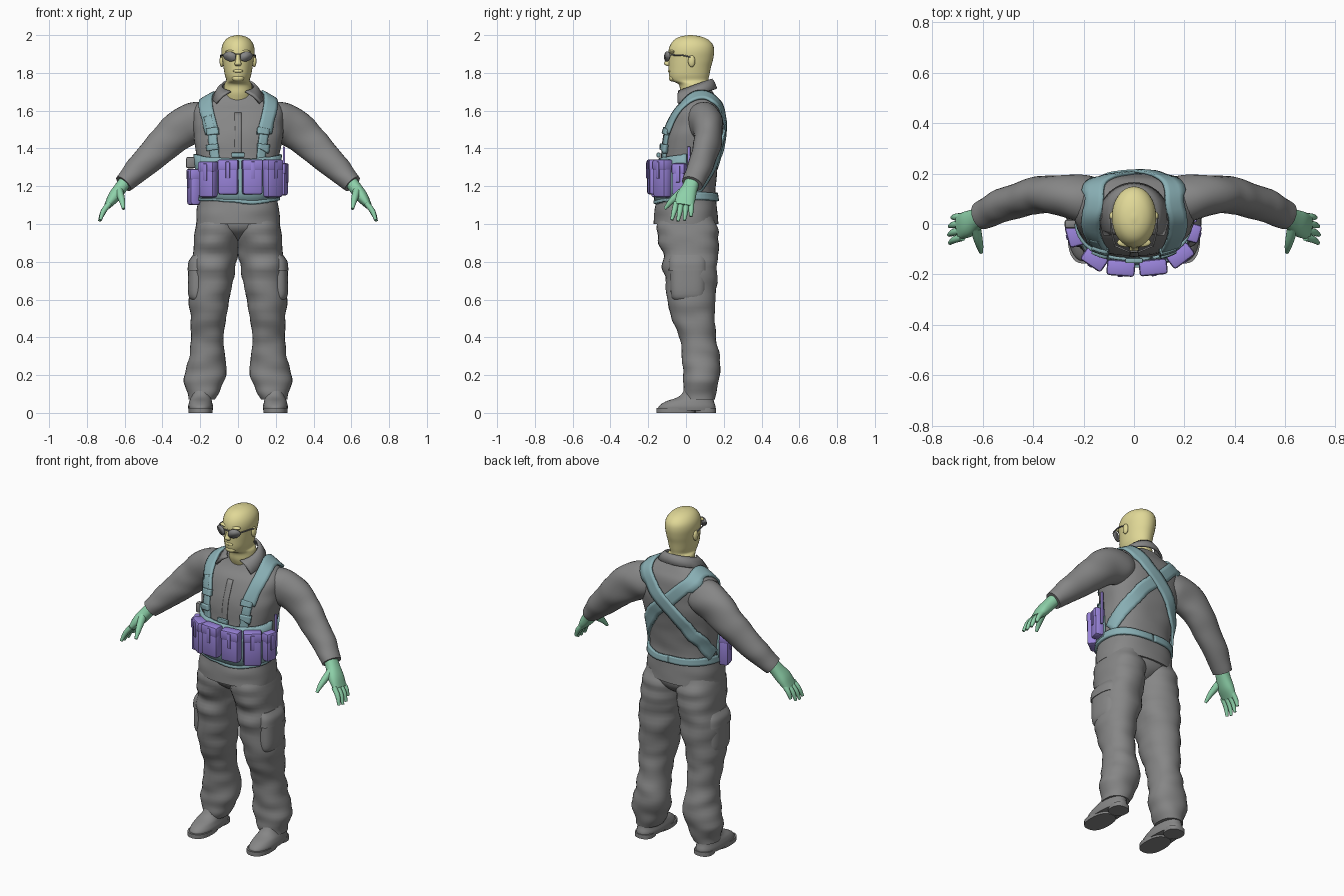
import bpy, bmesh, math
from mathutils import Vector, Matrix, noise
from mathutils.bvhtree import BVHTree

cube = bpy.data.objects.get("Cube")
if cube:
    bpy.data.objects.remove(cube)


def material(name, r, g, b):
    m = bpy.data.materials.new(name)
    m.use_nodes = True
    m.diffuse_color = (r, g, b, 1)
    m.node_tree.nodes["Principled BSDF"].inputs["Base Color"].default_value = (r, g, b, 1)
    return m


CLOTH = material("cloth grey", .24, .24, .24)
SKIN = material("skin yellow", .75, .69, .31)
GLOVE = material("glove green", .27, .64, .4)
STRAP = material("strap teal", .25, .43, .46)
POUCH = material("pouch purple", .32, .23, .7)


def finish(name, bm, mat, mirror=False, thick=0, angle=40):
    """Turn a bmesh into a shaded object, with optional mirror and thickness."""
    bmesh.ops.recalc_face_normals(bm, faces=bm.faces)
    me = bpy.data.meshes.new(name)
    bm.to_mesh(me)
    bm.free()
    me.materials.append(mat)
    for p in me.polygons:
        p.use_smooth = True
    me.set_sharp_from_angle(angle=math.radians(angle))
    ob = bpy.data.objects.new(name, me)
    bpy.context.scene.collection.objects.link(ob)
    if thick:
        mod = ob.modifiers.new("thickness", 'SOLIDIFY')
        mod.thickness, mod.offset = thick, 0
    if mirror:
        ob.modifiers.new("mirror", 'MIRROR').use_mirror_merge = False
    return ob


def spline(rows, steps):
    """Smooth curve through rows of any dimension."""
    p = [Vector(r) for r in rows]
    p = [p[0] * 2 - p[1]] + p + [p[-1] * 2 - p[-2]]
    out = []
    for a, b, c, d in zip(p, p[1:], p[2:], p[3:]):
        for k in range(steps):
            t = k / steps
            out.append((b * 2 + (c - a) * t + (a * 2 - b * 5 + c * 4 - d) * t**2
                        + (b * 3 - a - c * 3 + d) * t**3) / 2)
    return out + [p[-2]]


def skin_grid(bm, rings, closed):
    n = len(rings[0])
    for r, s in zip(rings, rings[1:]):
        for i in range(n if closed else n - 1):
            j = (i + 1) % n
            bm.faces.new((r[i], r[j], s[j], s[i]))


def loft(name, rows, mat, follow=False, mirror=False, power=2, fold=0, sides=28, steps=5):
    """Rows are x, y, z and two radii; rings lie flat or follow the path."""
    path = spline(rows, steps)
    bm = bmesh.new()
    rings = []
    for k, r in enumerate(path):
        t = Vector((0, 0, 1))
        if follow:
            t = (Vector(path[min(k + 1, len(path) - 1)][:3]) - Vector(path[max(k - 1, 0)][:3])).normalized()
        v = Vector((1, 0, 0)) if abs(t.y) > .9 else Vector((0, 1, 0))
        v = (v - t * v.dot(t)).normalized()
        u = v.cross(t)
        ring = []
        for i in range(sides):
            a = math.tau * i / sides
            c, s = [math.copysign(abs(q) ** (2 / power), q) for q in (math.cos(a), math.sin(a))]
            off = u * c * r[3] + v * s * r[4]
            p = Vector(r[:3]) + off
            off *= 1 + fold * noise.noise(Vector((p.x * 7, p.y * 7, p.z * 15)))
            ring.append(bm.verts.new(Vector(r[:3]) + off))
        rings.append(ring)
    skin_grid(bm, rings, True)
    bm.faces.new(rings[0])
    bm.faces.new(rings[-1])
    return finish(name, bm, mat, mirror)


def box(name, size, place, mat, bevel=.01):
    bm = bmesh.new()
    bmesh.ops.create_cube(bm, size=1, matrix=Matrix.Diagonal((*size, 1)))
    bmesh.ops.bevel(bm, geom=bm.edges[:], offset=bevel, segments=2, affect='EDGES', profile=.5)
    bm.transform(place)
    return finish(name, bm, mat)


def ball(name, centre, size, mat, mirror=False):
    bm = bmesh.new()
    bmesh.ops.create_uvsphere(bm, u_segments=16, v_segments=10, radius=1,
                              matrix=Matrix.Translation(centre) @ Matrix.Diagonal((*size, 1)))
    return finish(name, bm, mat, mirror)


# Jacket body and sleeves
torso = loft("jacket", [(0, y, z, a, b) for z, y, a, b in (
    (1, 0, .222, .17), (1.08, 0, .218, .166), (1.17, .005, .205, .152), (1.26, .012, .21, .15),
    (1.35, .023, .22, .153), (1.45, .036, .235, .157), (1.53, .05, .242, .147), (1.59, .062, .238, .13),
    (1.635, .074, .216, .106), (1.67, .075, .165, .085), (1.71, .07, .09, .066))],
    CLOTH, power=2.4, fold=.03, sides=48)
sleeve = loft("sleeve", [
    (.12, .085, 1.55, .07, .08), (.2, .1, 1.545, .104, .093), (.29, .115, 1.51, .105, .08),
    (.37, .115, 1.442, .095, .074), (.44, .1, 1.377, .083, .07), (.52, .075, 1.3, .071, .066),
    (.58, .045, 1.238, .057, .06), (.605, .032, 1.212, .05, .056)], CLOTH, True, True, fold=.09)

# Trousers, pockets and boots
loft("trouser_seat", [(0, .02, .9, .02, .05), (0, .015, .94, .09, .115), (0, .01, .98, .17, .148),
                      (0, .01, 1.04, .2, .155)], CLOTH, power=2.3)
loft("trouser_leg", [
    (.105, 0, 1.04, .1, .155), (.112, .01, .95, .122, .16), (.124, .02, .85, .12, .15),
    (.135, .025, .75, .119, .142), (.149, .03, .6, .107, .125), (.156, .04, .5, .098, .112),
    (.16, .06, .4, .088, .097), (.165, .08, .3, .094, .098), (.172, .082, .2, .106, .098),
    (.182, .075, .13, .09, .09), (.192, .07, .07, .072, .08)], CLOTH, mirror=True, power=2.2, fold=.12)
loft("cargo_pocket", [(.207, .015, .59, .035, .075), (.212, .012, .63, .052, .092),
                      (.21, .012, .77, .053, .095)], CLOTH, mirror=True, power=2.6)
loft("cargo_flap", [(.21, .01, .755, .057, .102), (.207, .01, .8, .055, .1), (.2, .01, .835, .04, .09)],
     CLOTH, mirror=True, power=2.6)
loft("boot", [(.198, .005, .012, .064, .152), (.198, .006, .035, .066, .15), (.198, .02, .06, .06, .128),
              (.195, .055, .09, .053, .088), (.192, .07, .15, .05, .065)], CLOTH, mirror=True, power=2.3)
for part, y, w, long in (("front", -.054, .064, .103), ("heel", .105, .054, .055)):
    loft("boot_sole_" + part, [(.198, y, 0, w, long), (.198, y, .025, w, long)], CLOTH, mirror=True, power=2.4)

# Head, neck and face
loft("head", [(0, y, z, a, b) for z, y, a, b in (
    (1.64, .045, .07, .055), (1.69, .045, .076, .074), (1.738, .042, .073, .08), (1.76, .02, .062, .098),
    (1.79, .017, .07, .107), (1.83, .02, .077, .112), (1.87, .025, .083, .118), (1.915, .028, .088, .121),
    (1.95, .03, .082, .112), (1.977, .028, .064, .088), (1.993, .025, .038, .052), (2, .025, .006, .008))],
    SKIN, sides=32)
loft("nose", [(0, -.086, 1.9, .01, .01), (0, -.094, 1.87, .012, .014), (0, -.1, 1.848, .018, .016),
              (0, -.092, 1.836, .012, .01)], SKIN, sides=12)
ball("ear", (.086, .03, 1.862), (.012, .019, .031), SKIN, True)
ball("brow", (.033, -.073, 1.912), (.034, .018, .01), SKIN, True)
ball("mouth", (0, -.087, 1.81), (.026, .009, .009), SKIN)
ball("chin", (0, -.071, 1.772), (.032, .02, .018), SKIN)

# Sunglasses
bm = bmesh.new()
bmesh.ops.create_circle(bm, cap_ends=True, segments=20, radius=1)
for v in bm.verts:
    x, z = v.co.x, v.co.y
    v.co = (x * .036, 0, z * .026 + (.006 * x if z < 0 else 0))
bm.transform(Matrix.Translation((.045, -.099, 1.887)) @ Matrix.Rotation(.4, 4, 'Z'))
finish("sunglass_lens", bm, CLOTH, True, .006)
loft("sunglass_arm", [(.077, -.08, 1.895, .004, .004), (.09, -.02, 1.893, .004, .004),
                      (.09, .03, 1.882, .004, .004)], CLOTH, True, True, sides=8)
box("sunglass_bridge", (.03, .008, .007), Matrix.Translation((0, -.108, 1.9)), CLOTH, .002)

# Folded collar with pointed front ends
bm = bmesh.new()
rings = []
for i in range(33):
    a = i / 16 - 1
    hi, lo = math.radians(152) * a, math.radians(122) * a
    point = max(0, abs(a) - .5)
    top = Vector((.084 * math.sin(hi), .042 + .092 * math.cos(hi), 1.732 + .034 * math.cos(hi)))
    low = Vector(((.128 + .02 * point) * math.sin(lo), .045 + (.115 + .1 * point) * math.cos(lo),
                  1.685 + .03 * math.cos(lo) - .06 * point))
    mid = (top + low) / 2 + Vector((0, 0, .008))
    rings.append([bm.verts.new(p) for p in (top, mid, low)])
skin_grid(bm, rings, False)
finish("collar", bm, CLOTH, thick=.012)

# Gloved hands
loft("glove_palm", [(.585, .04, 1.24, .034, .038), (.622, .02, 1.19, .034, .042),
                    (.658, 0, 1.142, .032, .052), (.692, -.012, 1.095, .018, .05)], GLOVE, True, True, power=2.3)
for name, k, long in (("index", -1.5, .93), ("middle", -.5, 1), ("ring", .5, .95), ("little", 1.5, .75)):
    start = Vector((.68, -.012 + .027 * k, 1.11))
    mid = start + Vector((.034, -.006 + .003 * k, -.045)) * long
    tip = start + Vector((.053, -.014 + .007 * k, -.095)) * long
    loft("finger_" + name, [(*start, .015, .015), (*mid, .014, .014), (*tip, .008, .008)],
         GLOVE, True, True, sides=12)
loft("thumb", [(.63, -.005, 1.18, .022, .026), (.62, -.05, 1.145, .019, .021), (.612, -.083, 1.115, .015, .015),
               (.606, -.112, 1.08, .008, .008)], GLOVE, True, True, sides=12)

# Surface of the jacket that the webbing lies on
bm = bmesh.new()
bm.from_mesh(sleeve.data)
for v in bm.verts:
    v.co.x *= -1
bm.from_mesh(sleeve.data)
bm.from_mesh(torso.data)
surface = BVHTree.FromBMesh(bm)
bm.free()


def ribbon(name, points, width, mat, thick=.012, lift=0):
    """Flat strap that hugs the jacket along a rough path."""
    path = spline(points, 6)
    flat = [surface.find_nearest(p)[0] for p in path]
    bm = bmesh.new()
    rings = []
    for k, (p, q) in enumerate(zip(path, flat)):
        out = (p - q).normalized()
        t = flat[min(k + 1, len(flat) - 1)] - flat[max(k - 1, 0)]
        across = t.cross(out).normalized()
        ring = []
        for j in range(-2, 3):
            guess = q + out * .03 + across * width * j / 4
            hit = surface.find_nearest(guess)[0]
            ring.append(bm.verts.new(hit + (guess - hit).normalized() * (thick / 2 + lift)))
        rings.append(ring)
    skin_grid(bm, rings, False)
    return finish(name, bm, mat, thick=thick)


# Shoulder harness crossing over the back
for side, s, lift in (("left", 1, .006), ("right", -1, 0)):
    route = [(x * s, y, z) for x, y, z in (
        (.14, -.18, 1.34), (.148, -.17, 1.42), (.16, -.15, 1.5), (.176, -.1, 1.59), (.186, 0, 1.68),
        (.186, .09, 1.73), (.155, .22, 1.66), (.06, .26, 1.55), (-.06, .26, 1.44), (-.16, .24, 1.34),
        (-.25, .16, 1.25), (-.28, .06, 1.18))]
    ribbon(side + "_shoulder_strap", route[2:], .082, STRAP, .012, lift)
    ribbon(side + "_lower_strap", route[:4], .052, STRAP)
    for i, z in enumerate((1.39, 1.49)):
        ribbon(f"{side}_buckle_{i}", [(.152 * s, -.17, z), (.156 * s, -.17, z + .035)], .07, STRAP, .024)

# Belt, pouch panel and front closure
around = [(.3 * math.sin(a), .27 * math.cos(a), 1.155) for a in [math.tau * i / 16 for i in range(17)]]
ribbon("waist_belt", around, .04, STRAP, .014)
ribbon("pouch_panel", [(x, y, 1.25) for x, y, z in around[4:13]], .22, STRAP, .012, .003)
box("panel_buckle", (.07, .02, .025), Matrix.Translation((0, -.145, 1.365)), STRAP, .005)
ribbon("jacket_placket", [(0, -.22, 1.3), (0, -.2, 1.45), (0, -.13, 1.62)], .036, CLOTH, .004)

# Ammunition pouches: x, y, turn, width, bottom, top
for i, (x, y, turn, w, low, high) in enumerate((
        (-.052, -.175, -.08, .108, 1.155, 1.34), (.076, -.172, .1, .108, 1.155, 1.34),
        (-.157, -.14, -.6, .095, 1.14, 1.33), (.184, -.125, .65, .1, 1.14, 1.34),
        (-.235, -.045, -1.3, .085, 1.1, 1.29), (.232, -.035, 1.3, .07, 1.15, 1.32))):
    place = Matrix.Translation((x, y, (low + high) / 2)) @ Matrix.Rotation(turn, 4, 'Z')
    tall = high - low
    box(f"pouch_{i}", (w, .056, tall), place, POUCH, .015)
    box(f"pouch_flap_{i}", (w + .004, .062, .06), place @ Matrix.Translation((0, 0, tall / 2 - .028)), POUCH, .012)
    box(f"pouch_tab_{i}", (.022, .01, .09), place @ Matrix.Translation((0, -.03, tall / 2 - .055)), POUCH, .004)
box("radio_aerial", (.012, .016, .2), Matrix.Translation((.243, .015, 1.31)), POUCH, .004)
box("tool_handle", (.05, .035, .06), Matrix.Translation((-.25, .0, 1.325)), CLOTH, .01)
